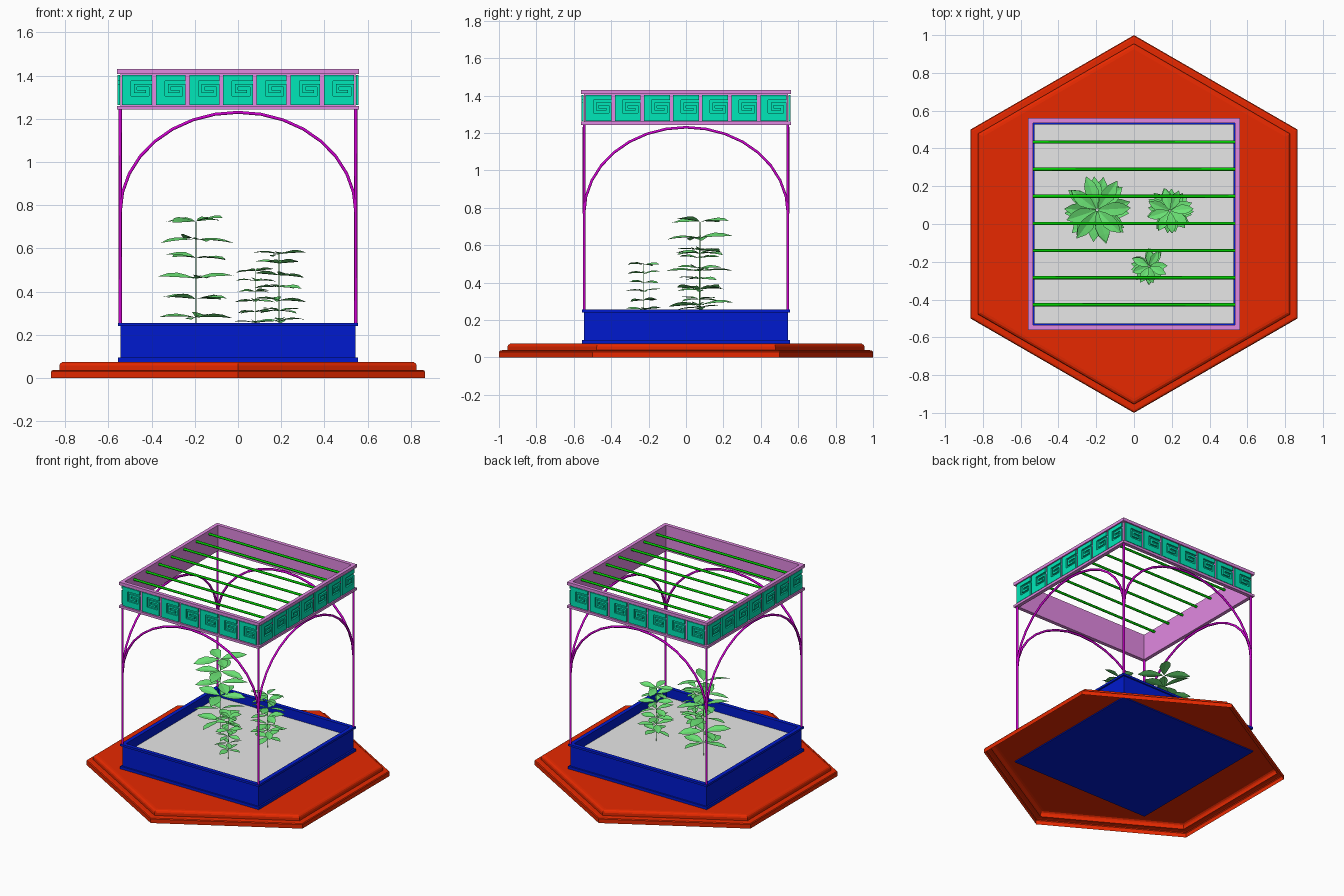
import bpy, bmesh, math, random
from mathutils import Matrix, Vector

if "Cube" in bpy.data.objects:
    bpy.data.objects.remove(bpy.data.objects["Cube"])

random.seed(4)


def material(name, r, g, b):
    m = bpy.data.materials.new(name)
    m.diffuse_color = (r, g, b, 1)
    m.use_nodes = True
    m.node_tree.nodes["Principled BSDF"].inputs["Base Color"].default_value = m.diffuse_color
    return m


RED = material("terracotta_red", 0.80, 0.022, 0.0)
BLUE = material("planter_blue", 0.0, 0.010, 0.62)
GREY = material("soil_grey", 0.80, 0.80, 0.80)
MAGENTA = material("post_magenta", 0.62, 0.0, 0.62)
LILAC = material("frame_lilac", 0.75, 0.25, 0.75)
TEAL = material("panel_teal", 0.0, 0.80, 0.48)
ROD = material("rod_green", 0.0, 0.60, 0.0)
LEAF = material("leaf_green", 0.15, 0.78, 0.18)


def finish(bm, name, mat, recalc=True):
    if recalc:
        bmesh.ops.recalc_face_normals(bm, faces=bm.faces)
    me = bpy.data.meshes.new(name)
    bm.to_mesh(me)
    bm.free()
    me.materials.append(mat)
    ob = bpy.data.objects.new(name, me)
    bpy.context.collection.objects.link(ob)
    return ob


def ring(name, mat, sides, profile, turn, scale=1.0, loop=False, caps=(0, -1)):
    """Sweep a (radius, z) profile round a regular polygon; loop closes it, caps lists the ends to fill."""
    bm = bmesh.new()
    rows = []
    for r, z in profile:
        rows.append([bm.verts.new((r * scale * math.cos(turn + math.tau * i / sides),
                                   r * scale * math.sin(turn + math.tau * i / sides), z))
                     for i in range(sides)])
    pairs = list(zip(rows, rows[1:]))
    if loop:
        pairs.append((rows[-1], rows[0]))
    else:
        for c in caps:
            bm.faces.new(rows[c])
    for a, b in pairs:
        for i in range(sides):
            j = (i + 1) % sides
            bm.faces.new((a[i], a[j], b[j], b[i]))
    return finish(bm, name, mat)


def tube(name, mat, points, radius):
    """Round bar following a list of points."""
    cu = bpy.data.curves.new(name, 'CURVE')
    cu.dimensions = '3D'
    cu.bevel_depth = radius
    cu.bevel_resolution = 1
    cu.use_fill_caps = True
    sp = cu.splines.new('POLY')
    sp.points.add(len(points) - 1)
    for p, co in zip(sp.points, points):
        p.co = (*co, 1)
    cu.materials.append(mat)
    ob = bpy.data.objects.new(name, cu)
    bpy.context.collection.objects.link(ob)
    bpy.ops.object.select_all(action='DESELECT')
    ob.select_set(True)
    bpy.context.view_layer.objects.active = ob
    bpy.ops.object.convert(target='MESH')
    return ob


SQ = math.sqrt(2)
Q = math.pi / 4

# Stepped hexagonal base, a shell open underneath
ring("hexagon_base", RED, 6,
     [(1, 0), (1, .029), (.995, .035), (.985, .038), (.955, .038), (.955, .058),
      (.95, .067), (.94, .073), (.925, .075)], math.pi / 2, caps=(-1,))

# Square planter with lipped rims; its underside shows just below the base top
ring("planter_box", BLUE, 4,
     [(.556, .068), (.556, .094), (.545, .094), (.545, .24), (.556, .24), (.556, .255),
      (.528, .255), (.528, .185)], Q, SQ, caps=(0,))
ring("soil", GREY, 4, [(.528, .186), (.528, .19)], Q, SQ, caps=(-1,))

# Corner posts and one arch per side
P = 0.545
for k in range(4):
    rot = Matrix.Rotation(k * math.pi / 2, 3, 'Z')
    tube(f"corner_post_{k + 1}", MAGENTA,
         [rot @ Vector((-P, -P, z)) for z in (.25, 1.245)], .008)
    tube(f"arch_{k + 1}", MAGENTA,
         [rot @ Vector((-P * math.cos(math.pi * i / 16), -P,
                        .77 + .46 * math.sin(math.pi * i / 16))) for i in range(17)], .008)

# Top frame: channel section running round the square
ring("top_frame", LILAC, 4,
     [(.535, 1.243), (.561, 1.243), (.561, 1.26), (.545, 1.26), (.545, 1.408),
      (.561, 1.408), (.561, 1.43), (.535, 1.43)], Q, SQ, loop=True)

# Meander panels: 10 x 10 cells, with the key-shaped groove left low
groove = {(c, 7) for c in range(3, 10)} | {(3, r) for r in range(3, 8)}
groove |= {(c, 3) for c in range(3, 9)} | {(8, r) for r in range(3, 6)}
groove |= {(c, 5) for c in range(5, 9)}
SIZE, PITCH, CELLS = 0.138, 0.1557, 10


def add_panel(bm, cx, cz):
    s = SIZE / CELLS
    verts = {(i, j): bm.verts.new((cx - SIZE / 2 + i * s, -.547, cz - SIZE / 2 + j * s))
             for i in range(CELLS + 1) for j in range(CELLS + 1)}
    raised = []
    for i in range(CELLS):
        for j in range(CELLS):
            f = bm.faces.new((verts[i, j], verts[i + 1, j], verts[i + 1, j + 1], verts[i, j + 1]))
            if (i, j) not in groove:
                raised.append(f)
    ext = bmesh.ops.extrude_face_region(bm, geom=raised)['geom']
    bmesh.ops.translate(bm, vec=(0, -.011, 0), verts=[g for g in ext if isinstance(g, bmesh.types.BMVert)])
    old = [f for f in raised if f.is_valid]
    bmesh.ops.delete(bm, geom=old, context='FACES_ONLY')


for k, side in enumerate(("front", "right", "back", "left")):
    bm = bmesh.new()
    for n in range(-3, 4):
        add_panel(bm, n * PITCH, 1.334)
    bmesh.ops.rotate(bm, verts=bm.verts, matrix=Matrix.Rotation(k * math.pi / 2, 3, 'Z'))
    finish(bm, f"{side}_meander_panels", TEAL, recalc=False)

# Roof rods
for n in range(-3, 4):
    y = n * .1435 + .003
    tube(f"roof_rod_{n + 4}", ROD, [(-.537, y, 1.405), (.537, y, 1.405)], .0085)


# Plants: thin stem with whorls of pointed, folded leaves
def plant(name, x, y, reach, half_width, levels):
    tube(name + "_stem", LEAF, [(x, y, .185), (x, y, levels[-1])], .002)
    bm = bmesh.new()
    stations = ((.04, .06), (.25, .6), (.5, 1), (.75, .8), (1, .03))
    for k, z in enumerate(levels):
        for n in range(4):
            ang = k * 2.4 + n * math.pi / 2 + random.uniform(-.2, .2)
            size = reach * random.uniform(.9, 1)
            lift = random.uniform(-.1, .1)
            roll = random.uniform(-.3, .3)
            mat = Matrix.Translation((x, y, z)) @ Matrix.Rotation(ang, 4, 'Z') @ Matrix.Rotation(roll, 4, 'X')
            rows = []
            for t, w in stations:
                mid = size * (lift * t + .12 * t * (1 - t))
                rows.append([bm.verts.new(mat @ Vector((size * t, s * w * half_width,
                                                        mid + abs(s) * w * half_width * .2)))
                             for s in (-1, 0, 1)])
            for a, b in zip(rows, rows[1:]):
                for i in (0, 1):
                    bm.faces.new((a[i], b[i], b[i + 1], a[i + 1]))
    finish(bm, name + "_leaves", LEAF, recalc=False)


plant("tall_plant", -.195, .075, .187, .038, (.28, .365, .46, .555, .64, .725))
plant("medium_plant", .19, .07, .128, .027, (.265, .31, .36, .42, .475, .53, .573))
plant("small_plant", .08, -.225, .1, .022, (.255, .305, .355, .40, .45, .495))
